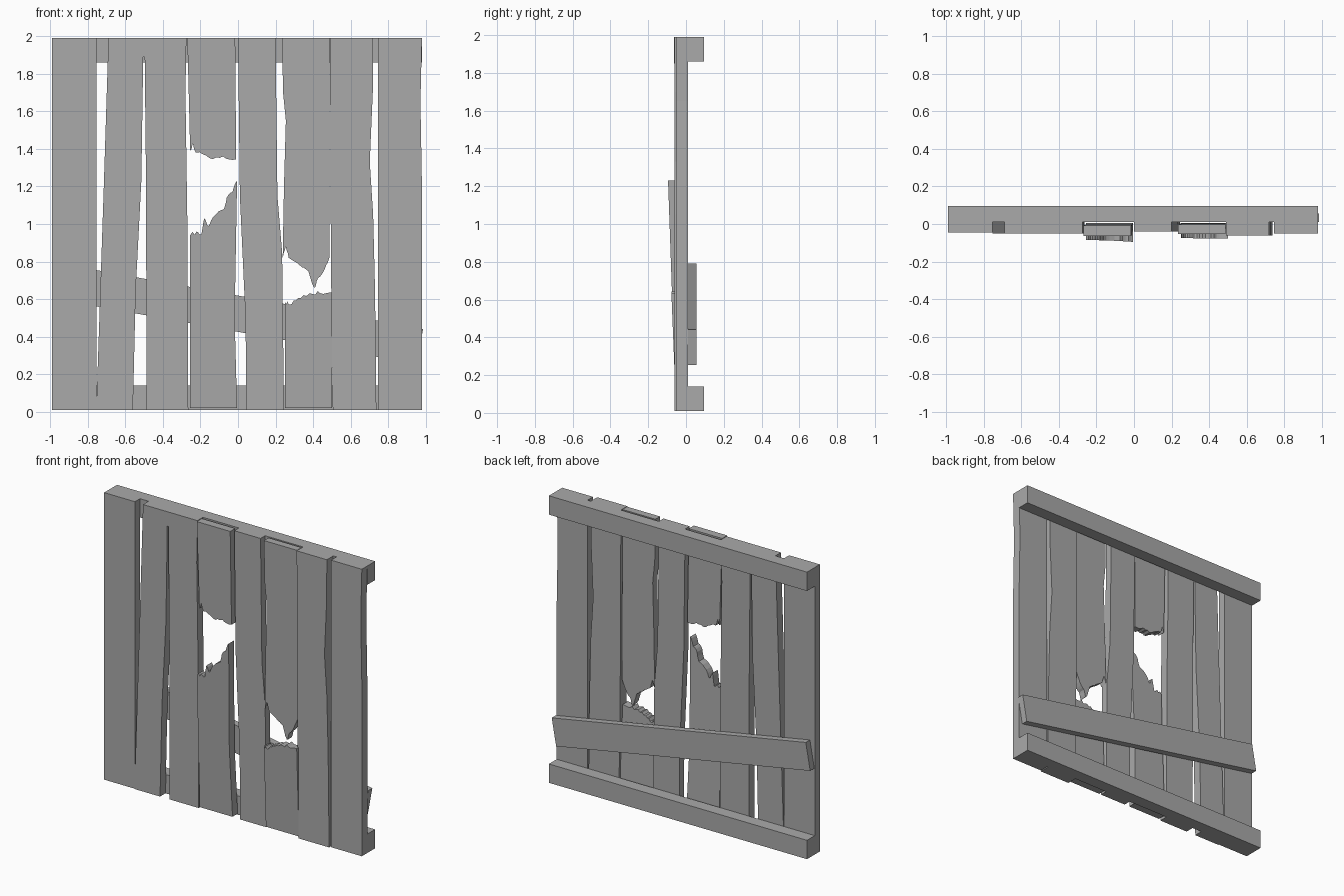
import bpy, bmesh, math, random
from mathutils import Matrix

random.seed(4)
cube = bpy.data.objects.get("Cube")
if cube:
    bpy.data.objects.remove(cube, do_unlink=True)

wood = bpy.data.materials.new("grey_wood")
wood.use_nodes = True
GREY = (0.4, 0.4, 0.4, 1)
wood.diffuse_color = GREY
wood.node_tree.nodes["Principled BSDF"].inputs["Base Color"].default_value = GREY

BOTTOM, TOP = 0.01, 1.99


def board(name, outline, front=-0.05, back=0.01, lean=0.0):
    """Extrude an x-z outline along y; lean shifts it in y per unit of height."""
    bm = bmesh.new()
    verts = [bm.verts.new((x, front + lean * z, z)) for x, z in outline]
    face = bm.faces.new(verts)
    extruded = bmesh.ops.extrude_face_region(bm, geom=[face])
    moved = [v for v in extruded["geom"] if isinstance(v, bmesh.types.BMVert)]
    bmesh.ops.translate(bm, vec=(0, back - front, 0), verts=moved)
    bmesh.ops.recalc_face_normals(bm, faces=bm.faces)
    mesh = bpy.data.meshes.new(name)
    bm.to_mesh(mesh)
    bm.free()
    mesh.materials.append(wood)
    obj = bpy.data.objects.new(name, mesh)
    bpy.context.collection.objects.link(obj)
    return obj


def box_outline(x0, x1, z0, z1):
    return [(x0, z0), (x1, z0), (x1, z1), (x0, z1)]


def splinter(points, steps=4, rough=0.012):
    """Add small random teeth along a coarse broken edge."""
    edge = [points[0]]
    for (xa, za), (xb, zb) in zip(points, points[1:]):
        for i in range(1, steps):
            t = i / steps
            jag = random.uniform(-rough, rough)
            edge.append((xa + (xb - xa) * t, za + (zb - za) * t + jag))
        edge.append((xb, zb))
    return edge


# Back rails
for name, z0 in (("bottom_rail", BOTTOM), ("top_rail", 1.86)):
    board(name, box_outline(-0.99, 0.98, z0, z0 + 0.13), 0.01, 0.095)

# Slanted back brace
brace = board("slanted_brace", box_outline(-0.985, 0.985, -0.095, 0.095), 0.01, 0.055)
brace.data.transform(Matrix.Translation((0, 0, 0.522)) @ Matrix.Rotation(math.radians(10.2), 4, "Y"))

# Whole outer planks
board("right_outer_plank", box_outline(-0.99, -0.755, BOTTOM, TOP), -0.045)
board("left_outer_plank", [(0.745, BOTTOM), (0.98, BOTTOM), (0.98, 1.2),
                           (0.972, 1.65), (0.98, TOP), (0.745, TOP)])

# Plank split from the bottom by a long crack
board("split_plank", [
    (-0.755, BOTTOM), (-0.56, BOTTOM), (-0.545, 0.65), (-0.515, 1.23), (-0.505, 1.89),
    (-0.497, 1.89), (-0.49, 1.23), (-0.487, BOTTOM), (-0.265, BOTTOM), (-0.27, 1.02),
    (-0.28, 1.7), (-0.275, TOP), (-0.69, TOP), (-0.715, 1.2)])

# Warped middle plank
board("middle_plank", [
    (0.045, BOTTOM), (0.245, BOTTOM), (0.235, 0.85), (0.21, 1.15), (0.2, TOP),
    (0, TOP), (0.01, 1.15), (0.04, 0.5)], -0.04)

# Warped left plank
board("left_inner_plank", [
    (0.505, BOTTOM), (0.737, BOTTOM), (0.73, 0.65), (0.72, 1.05), (0.702, 1.33),
    (0.718, 1.7), (0.72, TOP), (0.49, TOP), (0.495, 0.8)], -0.06)

# Broken right plank, upper and lower halves
board("right_broken_upper", splinter([
    (-0.255, 1.39), (-0.24, 1.43), (-0.225, 1.38), (-0.15, 1.35), (-0.08, 1.36), (-0.01, 1.345)])
    + [(-0.015, TOP), (-0.27, TOP), (-0.26, 1.6)], -0.04, 0.015, -0.012)
board("right_broken_lower", [(-0.255, 0.02), (-0.005, 0.02), (-0.018, 0.5)] + splinter([
    (-0.005, 1.23), (-0.03, 1.17), (-0.06, 1.14), (-0.075, 1.08), (-0.12, 1.05),
    (-0.155, 0.99), (-0.18, 1.03), (-0.195, 0.945), (-0.22, 0.96), (-0.255, 0.94)], 3),
    -0.052, 0.005, -0.035)

# Broken left plank, upper and lower halves
board("left_broken_upper", splinter([
    (0.238, 0.82), (0.255, 0.88), (0.27, 0.82), (0.34, 0.77), (0.375, 0.75), (0.395, 0.68),
    (0.41, 0.66), (0.425, 0.71), (0.46, 0.755), (0.487, 0.82)], 3, 0.006)
    + [(0.487, TOP), (0.235, TOP), (0.24, 1.7), (0.255, 1.55), (0.245, 1.2)],
    -0.045, 0.005, -0.004)
board("left_broken_lower", [(0.25, 0.02), (0.502, 0.02)] + splinter([
    (0.502, 0.635), (0.44, 0.63), (0.38, 0.63), (0.32, 0.605), (0.275, 0.57), (0.25, 0.585)]),
    -0.052, 0.005, -0.04)
